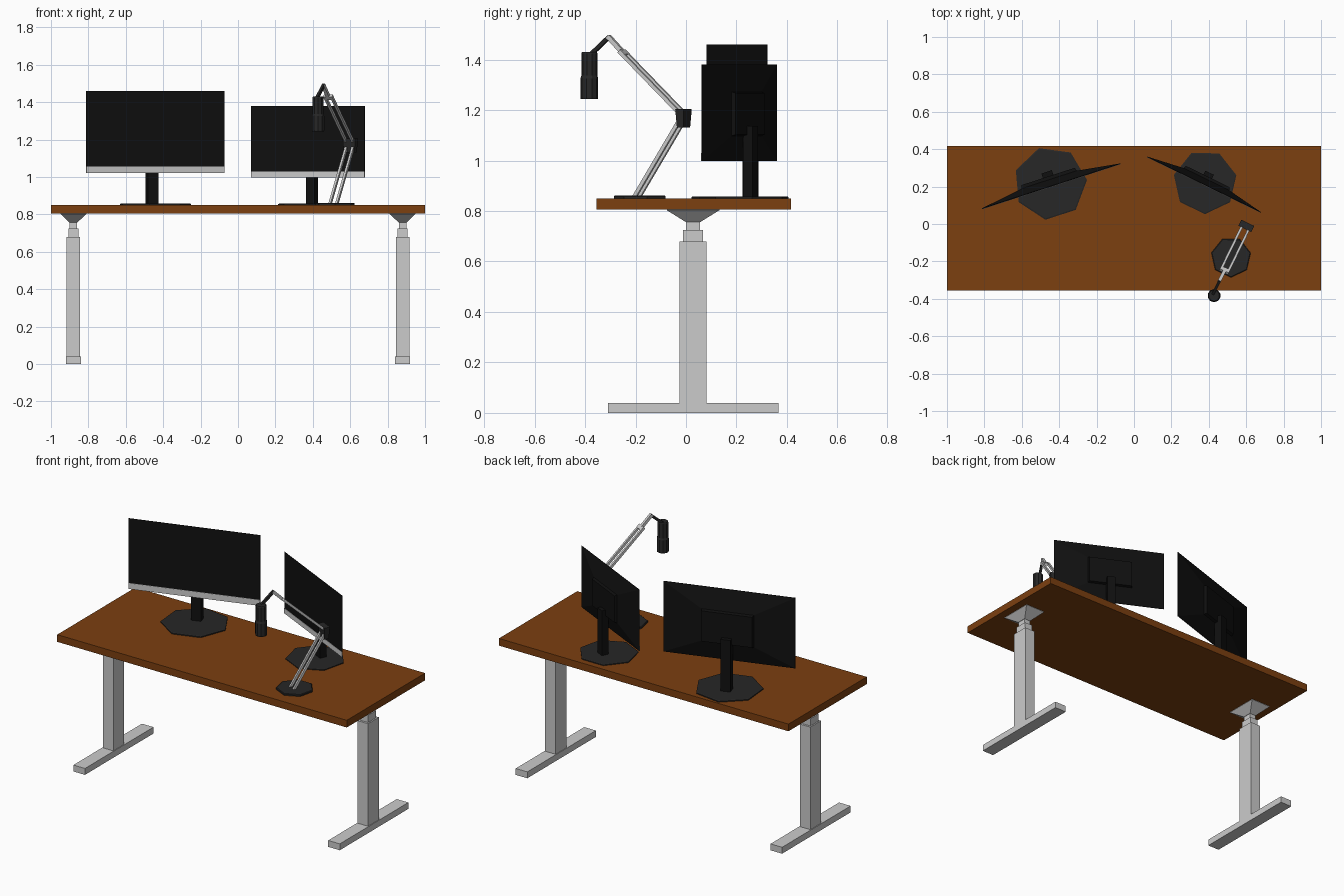
import bpy, bmesh
from math import radians
from mathutils import Vector, Matrix

if "Cube" in bpy.data.objects:
    bpy.data.objects.remove(bpy.data.objects["Cube"])


def material(name, rgb):
    m = bpy.data.materials.new(name)
    m.diffuse_color = (*rgb, 1)
    m.use_nodes = True
    m.node_tree.nodes["Principled BSDF"].inputs["Base Color"].default_value = m.diffuse_color
    return m


WOOD = material("wood", (0.2, 0.05, 0.005))
BLACK = material("black", (0.005, 0.005, 0.005))
DARK = material("dark_plastic", (0.02, 0.02, 0.02))
SILVER = material("silver", (0.6, 0.6, 0.58))


def finish(name, bm, mat=None, xf=None):
    bmesh.ops.recalc_face_normals(bm, faces=bm.faces[:])
    me = bpy.data.meshes.new(name)
    bm.to_mesh(me)
    bm.free()
    ob = bpy.data.objects.new(name, me)
    bpy.context.collection.objects.link(ob)
    if mat:
        me.materials.append(mat)
    if xf:
        ob.matrix_world = xf
    return ob


def box(name, lo, hi, mat=None, xf=None):
    lo, hi = Vector(lo), Vector(hi)
    bm = bmesh.new()
    bmesh.ops.create_cube(bm, size=1)
    bmesh.ops.scale(bm, vec=hi - lo, verts=bm.verts)
    bmesh.ops.translate(bm, vec=(lo + hi) / 2, verts=bm.verts)
    return finish(name, bm, mat, xf)


def loft(name, rings, mat=None, xf=None):
    """Skin a stack of equal-length point loops and cap both ends."""
    bm = bmesh.new()
    vs = [[bm.verts.new(p) for p in r] for r in rings]
    n = len(vs[0])
    for a, b in zip(vs, vs[1:]):
        for i in range(n):
            j = (i + 1) % n
            bm.faces.new((a[i], a[j], b[j], b[i]))
    bm.faces.new(vs[0])
    bm.faces.new(vs[-1])
    return finish(name, bm, mat, xf)


def rect(cx, cy, z, hx, hy):
    return [(cx + a * hx, cy + b * hy, z) for a, b in ((-1, -1), (1, -1), (1, 1), (-1, 1))]


def rect_xz(y, cz, hx, hz):
    return [(a * hx, y, cz + b * hz) for a, b in ((-1, -1), (1, -1), (1, 1), (-1, 1))]


def disc(name, sides, levels, centre, mat, xf):
    """Turned part: levels are (radius, z); first corner points to local +y."""
    rings = []
    for r, z in levels:
        c = Vector((centre[0], centre[1], z))
        rings.append([c + Matrix.Rotation(radians(360 * i / sides), 3, 'Z') @ Vector((0, r, 0))
                      for i in range(sides)])
    return loft(name, rings, mat, xf)


def bar(name, p, q, x, w, t, mat, xf):
    """Straight bar in the local yz plane, from p to q, at sideways offset x."""
    p, q = Vector((x, *p)), Vector((x, *q))
    d = (q - p).normalized()
    s, u = Vector((1, 0, 0)) * w / 2, d.cross(Vector((1, 0, 0))) * t / 2
    return loft(name, [[c - s - u, c + s - u, c + s + u, c - s + u] for c in (p, q)], mat, xf)


# Desk top
box("desk_top", (-1, -0.355, 0.805), (1, 0.417, 0.85), WOOD)

# Telescopic legs with feet and flared mounting plates
YC = 0.028
for side, sx in (("left", -0.88), ("right", 0.88)):
    box(side + "_foot", (sx - 0.04, -0.31, 0), (sx + 0.04, 0.366, 0.04))
    for name, hx, hy, z0, z1 in (("lower", 0.036, 0.053, 0.04, 0.68),
                                 ("middle", 0.027, 0.04, 0.68, 0.725),
                                 ("upper", 0.02, 0.028, 0.725, 0.76)):
        box(f"{side}_{name}_column", (sx - hx, YC - hy, z0), (sx + hx, YC + hy, z1))
    loft(side + "_leg_bracket", [rect(sx, YC, 0.757, 0.022, 0.03),
                                 rect(sx, YC, 0.803, 0.069, 0.104),
                                 rect(sx, YC, 0.806, 0.069, 0.104)])


# Monitors: the second is a smaller copy, turned inwards
def monitor(tag, x, y, angle, scale):
    xf = (Matrix.Translation((x, y, 0.85)) @ Matrix.Rotation(radians(angle), 4, 'Z')
          @ Matrix.Scale(scale, 4))
    disc(tag + "_monitor_base", 7, [(0.197, 0), (0.197, 0.006), (0.19, 0.008)], (0, 0), DARK, xf)
    box(tag + "_monitor_neck", (-0.029, 0.016, 0.005), (0.029, 0.064, 0.33), BLACK, xf)
    loft(tag + "_monitor_screen", [rect_xz(-0.018, 0.39, 0.389, 0.22),
                                   rect_xz(-0.015, 0.39, 0.389, 0.22),
                                   rect_xz(0.02, 0.385, 0.155, 0.1),
                                   rect_xz(0.038, 0.385, 0.15, 0.095)], BLACK, xf)
    box(tag + "_monitor_chin", (-0.389, -0.02, 0.17), (0.389, -0.017, 0.207), SILVER, xf)


monitor("left", -0.4475, 0.218, 18, 1)
monitor("right", 0.38, 0.224, -26, 0.87)

# Microphone arm: local y runs along the arm, z is world height
arm = Matrix.Translation((0.5185, -0.178, 0)) @ Matrix.Rotation(radians(-26), 4, 'Z')
disc("microphone_base", 7, [(0.108, 0.85), (0.108, 0.858), (0.104, 0.861)], (0, 0), DARK, arm)
for side, sx in (("left", -0.02), ("right", 0.02)):
    bar(side + "_lower_arm", (-0.02, 0.855), (0.18, 1.16), sx, 0.013, 0.015, SILVER, arm)
    bar(side + "_upper_arm", (0.182, 1.185), (-0.08, 1.428), sx, 0.013, 0.015, SILVER, arm)
loft("arm_elbow", [rect(0, 0.187, 1.13, 0.031, 0.014),
                   rect(0, 0.187, 1.205, 0.038, 0.018)], DARK, arm)
bar("arm_end_block", (-0.068, 1.417), (-0.086, 1.434), 0, 0.053, 0.016, SILVER, arm)
bar("arm_tip", (-0.08, 1.428), (-0.145, 1.492), 0, 0.018, 0.018, SILVER, arm)
bar("microphone_holder", (-0.138, 1.492), (-0.222, 1.42), 0, 0.014, 0.016, DARK, arm)

# Microphone: body above, wider grille below
mic = Matrix.Translation((0.428, -0.383, 0))
disc("microphone_body", 10, [(0.032, 1.335), (0.032, 1.425), (0.029, 1.43)], (0, 0), DARK, mic)
disc("microphone_grille", 10, [(0.034, 1.243), (0.035, 1.25), (0.035, 1.325), (0.031, 1.34)],
     (0, 0), DARK, mic)
